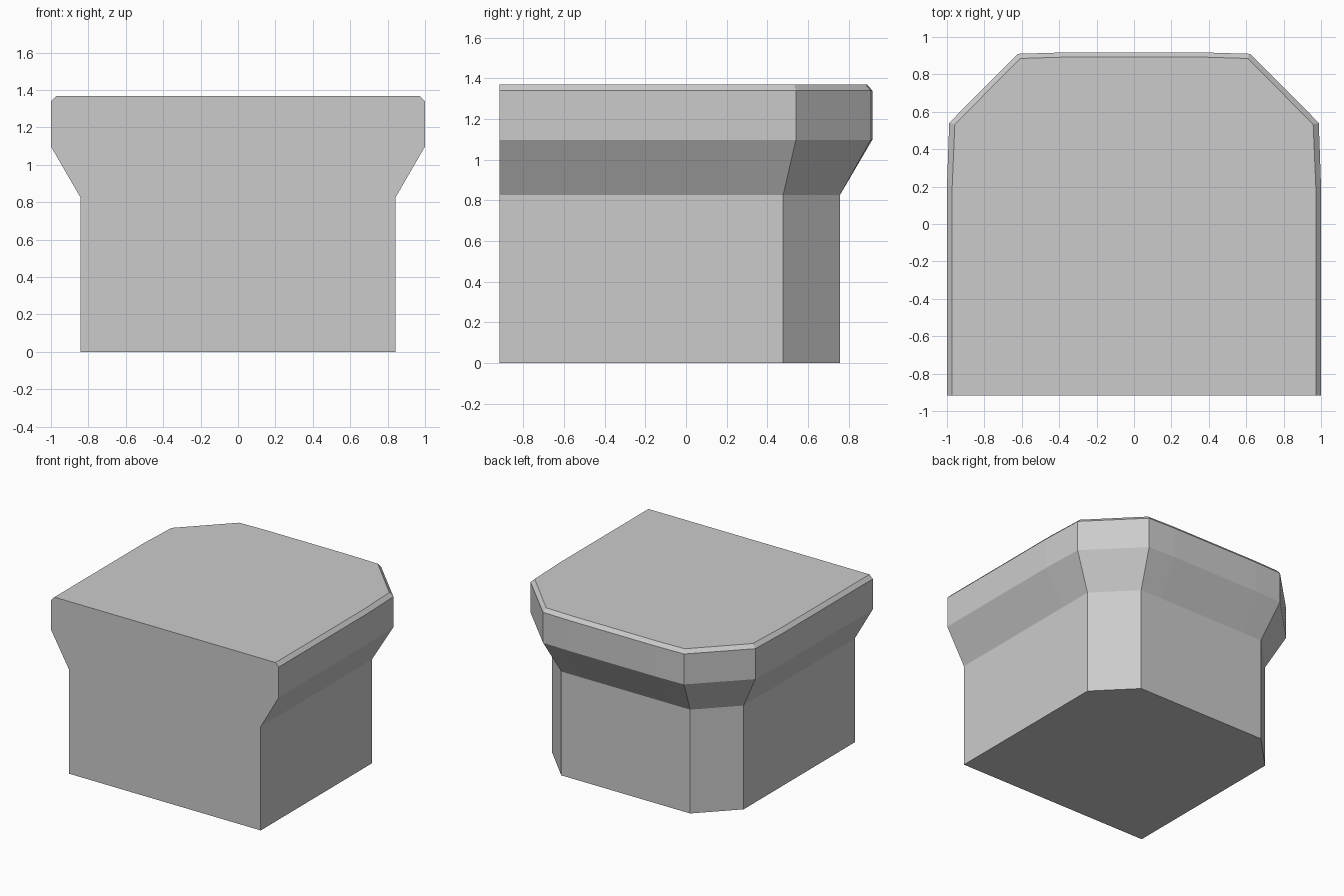
import bpy, bmesh

if "Cube" in bpy.data.objects:
    bpy.data.objects.remove(bpy.data.objects["Cube"])

FRONT = -0.917

# Half outlines (right side, front to back); each is mirrored in x
shaft = [(0.842, FRONT), (0.842, 0.2), (0.842, 0.478), (0.567, 0.757), (0.38, 0.757)]
rim = [(1.0, FRONT), (1.0, 0.2), (0.988, 0.541), (0.62, 0.91), (0.38, 0.917)]
top = [(0.972, FRONT), (0.972, 0.2), (0.958, 0.532), (0.609, 0.885), (0.38, 0.892)]


def add_ring(bm, half, z):
    outline = half + [(-x, y) for x, y in reversed(half)]
    return [bm.verts.new((x, y, z)) for x, y in outline]


def loft(name, sections):
    bm = bmesh.new()
    rings = [add_ring(bm, half, z) for half, z in sections]
    for a, b in zip(rings, rings[1:]):
        for i in range(len(a)):
            j = (i + 1) % len(a)
            bm.faces.new((a[i], a[j], b[j], b[i]))
    bm.faces.new(rings[0][::-1])
    bm.faces.new(rings[-1])
    bmesh.ops.recalc_face_normals(bm, faces=bm.faces)
    mesh = bpy.data.meshes.new(name)
    bm.to_mesh(mesh)
    bm.free()
    obj = bpy.data.objects.new(name, mesh)
    bpy.context.collection.objects.link(obj)
    return obj


# Straight shaft, flared neck, vertical rim and bevelled top edge
loft("wall_capital_block", [(shaft, 0.0), (shaft, 0.825), (rim, 1.098),
                            (rim, 1.34), (top, 1.369)])
